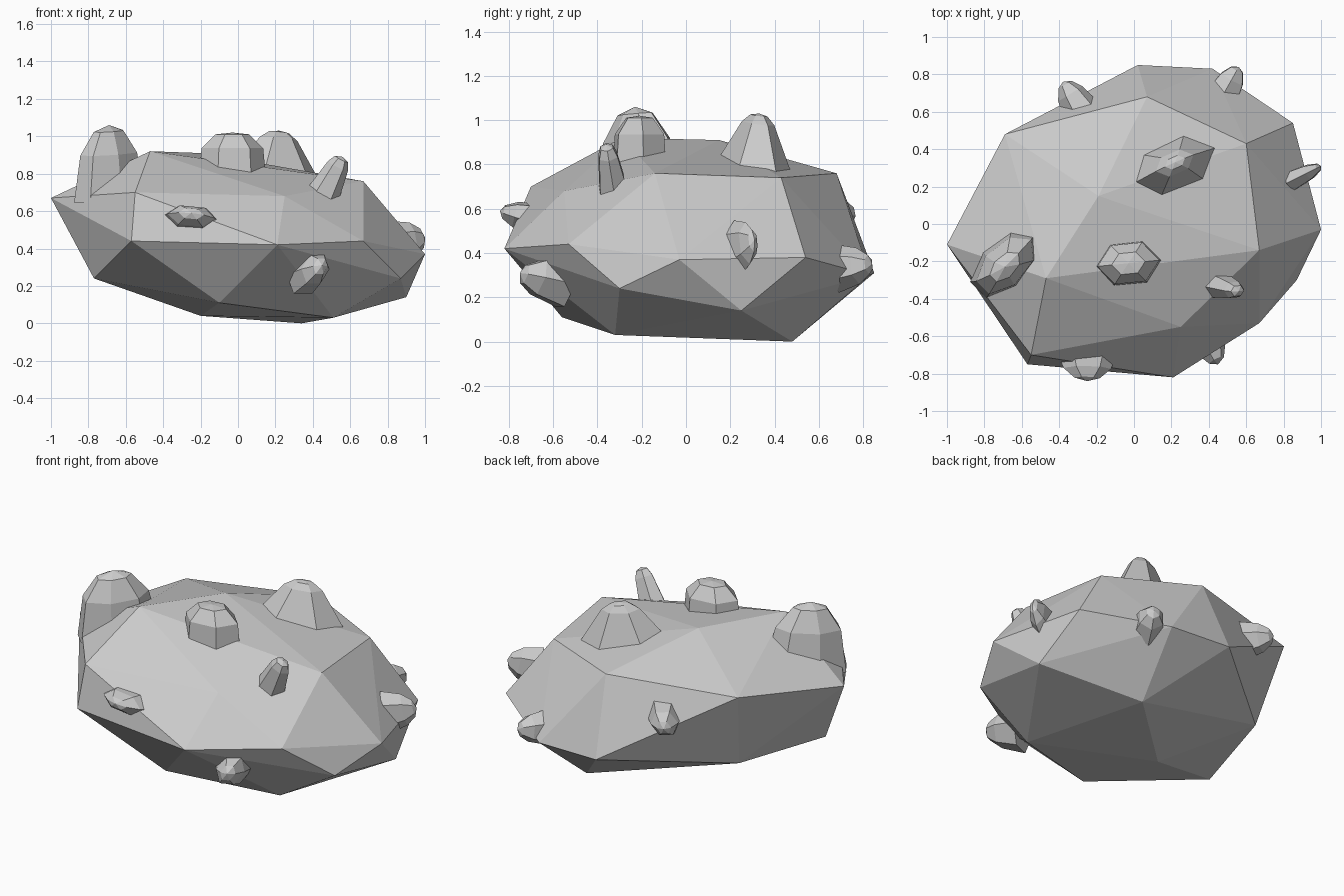
import bpy, bmesh, math
from mathutils import Vector

cube = bpy.data.objects.get("Cube")
if cube:
    bpy.data.objects.remove(cube, do_unlink=True)

stone = bpy.data.materials.new("grey_stone")
stone.use_nodes = True
colour = (0.6, 0.6, 0.6, 1)
stone.diffuse_color = colour
stone.node_tree.nodes["Principled BSDF"].inputs["Base Color"].default_value = colour


def finish(name, bm):
    """Turn a bmesh into a flat-shaded stone object."""
    bmesh.ops.recalc_face_normals(bm, faces=bm.faces)
    mesh = bpy.data.meshes.new(name)
    bm.to_mesh(mesh)
    bm.free()
    mesh.materials.append(stone)
    obj = bpy.data.objects.new(name, mesh)
    bpy.context.collection.objects.link(obj)
    return obj


def boulder(name, corners):
    """Faceted body wrapped around its corner points."""
    bm = bmesh.new()
    for c in corners:
        bm.verts.new(c)
    hull = bmesh.ops.convex_hull(bm, input=bm.verts)
    bmesh.ops.delete(bm, geom=[v for v in bm.verts if not v.link_faces], context="VERTS")
    return finish(name, bm)


def knob(name, base, tip, long_dir, half_long, half_wide, profile, sides=6, turn=0.0):
    """Tapered stub: rings of (share of length, scale) from base to tip."""
    base, tip = Vector(base), Vector(tip)
    axis = tip - base
    w = axis.normalized()
    u = Vector(long_dir)
    u = (u - w * u.dot(w)).normalized()
    v = w.cross(u)
    bm = bmesh.new()
    rings = []
    for t, s in profile:
        ring = []
        for i in range(sides):
            a = math.tau * i / sides + turn
            ring.append(bm.verts.new(base + axis * t + u * (math.cos(a) * half_long * s)
                                     + v * (math.sin(a) * half_wide * s)))
        rings.append(ring)
    for low, high in zip(rings, rings[1:]):
        for i in range(sides):
            j = (i + 1) % sides
            bm.faces.new((low[i], low[j], high[j], high[i]))
    bm.faces.new(rings[0])
    peak = bm.verts.new(tip)
    for i in range(sides):
        bm.faces.new((rings[-1][i], rings[-1][(i + 1) % sides], peak))
    return finish(name, bm)


# Main rock: crown, waist, then underside
boulder("rock_body", [
    (-0.47, -0.29, 0.92), (-0.19, 0.15, 0.91), (0.07, 0.68, 0.76), (0.6, 0.43, 0.74),
    (0.67, -0.14, 0.76), (0.25, -0.55, 0.68), (-0.55, -0.7, 0.7), (-0.69, 0.48, 0.74),
    (-1, -0.11, 0.67), (-0.57, -0.75, 0.44), (0.21, -0.82, 0.42), (0.67, -0.53, 0.44),
    (1, -0.03, 0.37), (0.85, 0.54, 0.38), (0.42, 0.83, 0.3), (0.02, 0.85, 0.31),
    (0.87, -0.3, 0.24), (0.9, 0.25, 0.14), (0.34, 0.48, 0), (0.51, -0.32, 0.03),
    (-0.2, -0.03, 0.04), (-0.1, -0.56, 0.11), (-0.77, -0.26, 0.24), (-0.6, 0.34, 0.26),
])

DOME = [(0, 1), (0.62, 0.8), (0.92, 0.42)]
CAP = [(0, 1), (0.65, 0.92), (0.96, 0.5)]
CONE = [(0, 1), (0.85, 0.38), (0.97, 0.2)]
STUB = [(0, 1), (0.6, 0.75), (0.9, 0.4)]

# Knobs on the crown
knob("tall_knob", (-0.68, -0.2, 0.66), (-0.69, -0.23, 1.06), (1, 1, 0), 0.24, 0.14, DOME, 7)
knob("cap_knob", (-0.03, -0.21, 0.78), (-0.03, -0.21, 1.02), (1, 0.1, 0), 0.18, 0.13, CAP, 6)
knob("broad_knob", (0.2, 0.3, 0.74), (0.22, 0.33, 1.03), (1, 0.45, 0), 0.29, 0.17, CONE, 6)
knob("horn_knob", (0.43, -0.32, 0.64), (0.56, -0.36, 0.89), (1, 0, 0), 0.1, 0.08,
     [(0, 1), (0.8, 0.6), (0.95, 0.4)], 6)

# Knobs around the sides
knob("front_knob", (-0.25, -0.67, 0.55), (-0.25, -0.84, 0.59), (1, 0, -0.1), 0.17, 0.08, STUB, 6)
knob("lower_front_knob", (0.36, -0.54, 0.26), (0.45, -0.75, 0.31), (0.6, 0, 0.8), 0.13, 0.1, STUB, 6)
knob("side_spike", (0.84, 0.23, 0.42), (1, 0.31, 0.46), (0, 0, 1), 0.13, 0.06, STUB, 6)
knob("back_spike", (0.47, 0.68, 0.33), (0.56, 0.84, 0.35), (0, 0, 1), 0.11, 0.1, STUB, 6)
knob("rear_spike", (-0.28, 0.6, 0.57), (-0.38, 0.76, 0.57), (0.5, 0.3, 0.8), 0.11, 0.1, STUB, 6)
